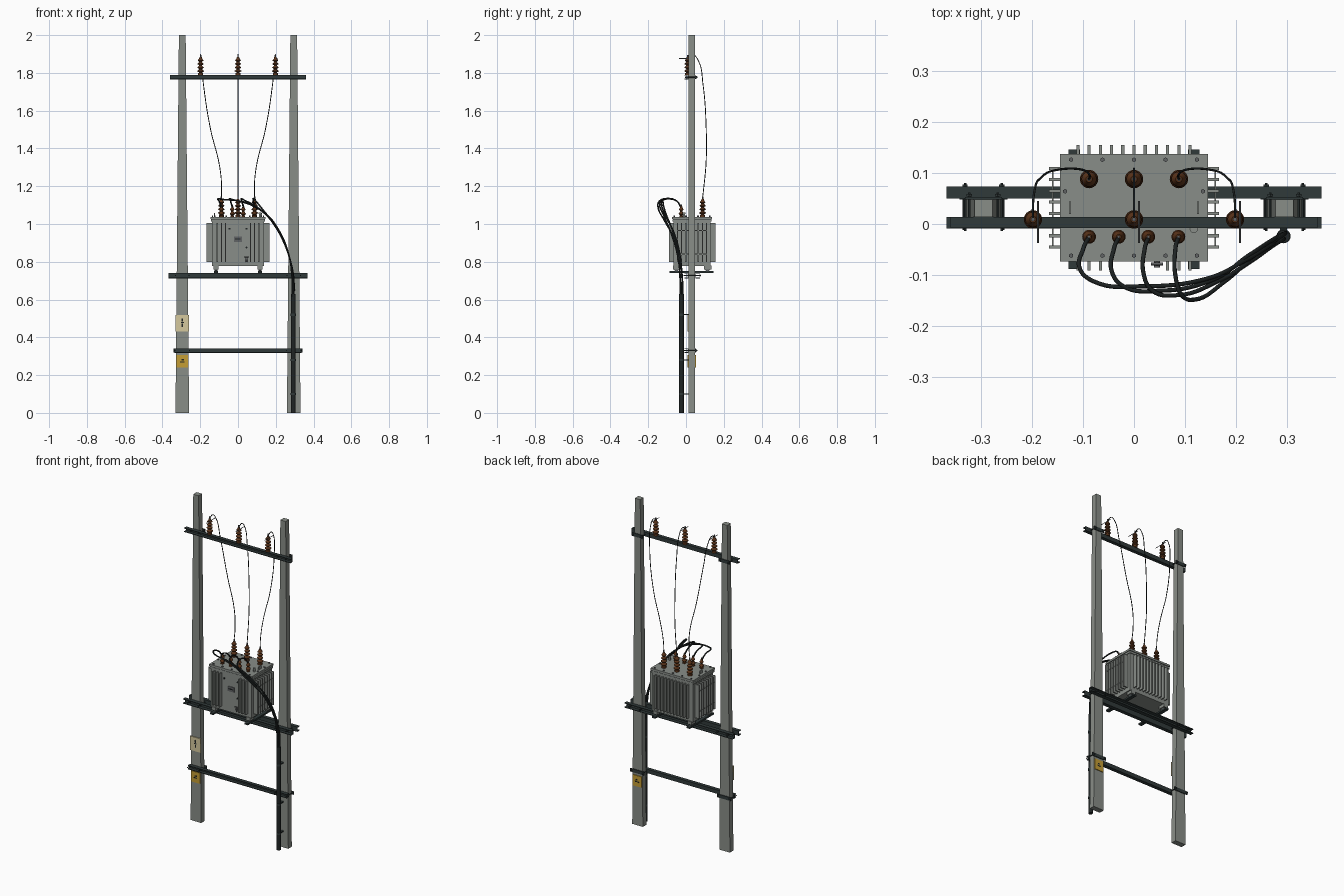
import bpy, bmesh, math
from mathutils import Matrix, Vector

if "Cube" in bpy.data.objects:
    bpy.data.objects.remove(bpy.data.objects["Cube"])


def material(name, r, g, b):
    m = bpy.data.materials.new(name)
    m.diffuse_color = (r, g, b, 1)
    m.use_nodes = True
    m.node_tree.nodes["Principled BSDF"].inputs["Base Color"].default_value = m.diffuse_color
    return m


CONCRETE = material("concrete grey", .25, .27, .245)
TANK = material("tank grey", .25, .27, .25)
STEEL = material("dark painted steel", .03, .042, .042)
BROWN = material("brown porcelain", .11, .036, .011)
RUBBER = material("black rubber", .014, .018, .018)
METAL = material("bare metal", .12, .125, .13)
CREAM = material("cream sign", .66, .58, .34)
YELLOW = material("yellow sign", .56, .34, .035)


def finish(bm, name, mat, smooth=False):
    bmesh.ops.recalc_face_normals(bm, faces=bm.faces)
    me = bpy.data.meshes.new(name)
    bm.to_mesh(me)
    bm.free()
    me.materials.append(mat)
    ob = bpy.data.objects.new(name, me)
    bpy.context.collection.objects.link(ob)
    if smooth:
        bpy.ops.object.select_all(action='DESELECT')
        ob.select_set(True)
        bpy.context.view_layer.objects.active = ob
        bpy.ops.object.shade_smooth_by_angle(angle=math.radians(40))
    return ob


def boxes(name, mat, items):
    """Each item is x0, x1, y0, y1, z0, z1."""
    bm = bmesh.new()
    for x0, x1, y0, y1, z0, z1 in items:
        mtx = Matrix.Translation(((x0 + x1) / 2, (y0 + y1) / 2, (z0 + z1) / 2))
        mtx = mtx @ Matrix.Diagonal((x1 - x0, y1 - y0, z1 - z0, 1))
        bmesh.ops.create_cube(bm, size=1, matrix=mtx)
    return finish(bm, name, mat)


def rods(name, mat, items, segs=12):
    """Each item is start, end, radius."""
    bm = bmesh.new()
    for a, b, r in items:
        a, b = Vector(a), Vector(b)
        rot = (b - a).to_track_quat('Z', 'Y').to_matrix().to_4x4()
        bmesh.ops.create_cone(bm, cap_ends=True, segments=segs, radius1=r, radius2=r,
                              depth=(b - a).length, matrix=Matrix.Translation((a + b) / 2) @ rot)
    return finish(bm, name, mat, segs > 8)


def lathe(name, mat, profile, loc, segs=24):
    bm = bmesh.new()
    vs = [bm.verts.new((r, 0, z)) for r, z in profile]
    es = [bm.edges.new(p) for p in zip(vs, vs[1:])]
    bmesh.ops.spin(bm, geom=vs + es, cent=(0, 0, 0), axis=(0, 0, 1), angle=math.tau, steps=segs)
    bmesh.ops.remove_doubles(bm, verts=bm.verts, dist=1e-5)
    bmesh.ops.translate(bm, verts=bm.verts, vec=loc)
    return finish(bm, name, mat, True)


def tube(name, mat, pts, r):
    cu = bpy.data.curves.new(name, 'CURVE')
    cu.dimensions = '3D'
    cu.bevel_depth, cu.bevel_resolution, cu.resolution_u = r, 2, 8
    cu.use_fill_caps = True
    sp = cu.splines.new('BEZIER')
    sp.bezier_points.add(len(pts) - 1)
    for bp, p in zip(sp.bezier_points, pts):
        bp.co = p
        bp.handle_left_type = bp.handle_right_type = 'AUTO'
    cu.materials.append(mat)
    ob = bpy.data.objects.new(name, cu)
    bpy.context.collection.objects.link(ob)
    bpy.ops.object.select_all(action='DESELECT')
    ob.select_set(True)
    bpy.context.view_layer.objects.active = ob
    bpy.ops.object.convert(target='MESH')


def insulator(name, loc, h, r, sheds):
    prof = [(0, 0), (r * .75, 0), (r * .75, h * .1), (r * .45, h * .12)]
    step = h * .7 / sheds
    for i in range(sheds):
        z, k = h * .14 + i * step, r * (1 - .25 * i / sheds)
        prof += [(r * .45, z), (k, z + step * .25), (k, z + step * .4), (r * .42, z + step * .85)]
    prof += [(r * .35, h * .88), (0, h * .88)]
    lathe(name, BROWN, prof, loc)
    x, y, z = loc
    rods(name + "_terminal", METAL, [((x, y, z + h * .85), (x, y, z + h), r * .22)])


def channel(name, half, y_web, y_lip, z0, z1, t=.004):
    """C section along x, web at y_web and flanges reaching y_lip."""
    d = t if y_lip > y_web else -t
    ya, yb = sorted((y_web, y_web + d))
    fa, fb = sorted((y_web, y_lip))
    boxes(name, STEEL, [(-half, half, ya, yb, z0, z1), (-half, half, fa, fb, z0, z0 + t),
                        (-half, half, fa, fb, z1 - t, z1)])


PX, PY0, PY1 = .295, .014, .048

# Tapered poles
for s, side in ((-1, "left"), (1, "right")):
    bm = bmesh.new()
    bmesh.ops.create_cube(bm, size=1)
    for v in bm.verts:
        w = .036 if v.co.z > 0 else .072
        v.co = (s * PX + v.co.x * w, (PY0 + PY1) / 2 + v.co.y * (PY1 - PY0), v.co.z * 2 + 1)
    finish(bm, side + "_pole", CONCRETE)

# Cross arms, platform beams and through bolts with rear straps
channel("upper_cross_arm", .36, .014, -.008, 1.765, 1.79)
channel("lower_brace", .335, .014, -.008, .318, .342)
channel("front_platform_beam", .367, .014, -.009, .712, .741)
channel("rear_platform_beam", .367, .05, .073, .712, .741)
bolts, straps = [], []
for s in (-1, 1):
    for z, off, y0, y1 in ((1.777, .028, -.004, .062), (.33, .039, -.012, .062), (.727, .036, -.014, .08)):
        for k in (-1, 1):
            x = s * PX + k * off
            bolts += [((x, y0, z), (x, y1, z), .0028), ((x, .003, z), (x, .008, z), .006),
                      ((x, y1 - .008, z), (x, y1 - .003, z), .006)]
        if y1 < .07:
            straps.append((s * PX - off - .008, s * PX + off + .008, .048, .053, z - .01, z + .01))
rods("clamp_bolts", STEEL, bolts, 6)
boxes("rear_clamp_straps", STEEL, straps)

# Transformer tank, lid and base
boxes("tank_body", TANK, [(-.138, .138, -.066, .13, .778, 1.02)])
boxes("tank_rim", TANK, [(-.143, .143, -.071, .135, 1.012, 1.023)])
boxes("tank_lid", TANK, [(-.145, .145, -.073, .137, 1.026, 1.038)])
boxes("lid_gasket", RUBBER, [(-.142, .142, -.07, .134, 1.022, 1.027)])
fins = []
for i in range(-5, 6):
    x = i * .022
    fins.append((x - .003, x + .003, .128, .155, .8, 1.005))
    if abs(i) > 2:
        fins.append((x - .003, x + .003, -.091, -.06, .8, 1.005))
for i in range(8):
    y = .032 + (i - 3.5) * .022
    for s in (-1, 1):
        xa, xb = sorted((s * .13, s * .167))
        fins.append((xa, xb, y - .003, y + .003, .8, 1.005))
boxes("cooling_fins", TANK, fins)
strips = []
for z in (.84, .965):
    for s in (-1, 1):
        xa, xb = sorted((s * .158, s * .161))
        strips.append((xa, xb, -.048, .112, z - .003, z + .003))
boxes("fin_tie_strips", TANK, strips)

# Skids, feet and wheels
boxes("skid_rails", STEEL, [(s * .117 - .011, s * .117 + .011, -.088, .146, .741, .751) for s in (-1, 1)])
boxes("tank_feet", TANK, [(s * .117 - .014, s * .117 + .014, y - .02, y + .02, .76, .78)
                          for s in (-1, 1) for y in (-.05, .114)])
rods("base_wheels", METAL, [((s * .117 - .008, y, .765), (s * .117 + .008, y, .765), .015)
                            for s in (-1, 1) for y in (-.05, .114)], 16)

# Lid fittings
pts = [(x, y) for x in (-.123, -.062, 0, .062, .123) for y in (-.062, .126)]
pts += [(s * .135, y) for s in (-1, 1) for y in (0, .064)]
rods("lid_bolts", METAL, [((x, y, 1.02), (x, y, 1.044), .0045) for x, y in pts], 6)
boxes("lifting_lugs", TANK, [(s * .125 - .002, s * .125 + .002, .02, .044, 1.036, 1.058) for s in (-1, 1)])
rods("oil_filler", TANK, [((.117, -.01, 1.036), (.117, -.01, 1.055), .006),
                          ((.117, -.01, 1.052), (.117, -.01, 1.06), .008)])

# Front panel details
boxes("rating_plate", METAL, [(-.022, .022, -.069, -.065, .905, .935)])
boxes("rating_plate_marks", RUBBER, [(-.016, .014, -.0705, -.068, .917, .923)])
rods("panel_studs", RUBBER, [((x, -.06, z), (x, -.072, z), .005)
                             for x, z in ((.045, .975), (.045, .875), (-.045, .975))])
rods("drain_valve", METAL, [((.045, -.06, .815), (.045, -.085, .815), .006),
                            ((.045, -.078, .8), (.045, -.078, .825), .0045),
                            ((.033, -.078, .825), (.057, -.078, .825), .003)])

# Bushings, line insulators, line stubs and high voltage drops
for i, x in enumerate((-.088, 0, .088)):
    insulator(f"high_voltage_bushing_{i}", (x, .088, 1.037), .108, .018, 4)
for i, x in enumerate((-.088, -.03, .028, .087)):
    insulator(f"low_voltage_bushing_{i}", (x, -.025, 1.037), .065, .0135, 2)
for s in (-1, 0, 1):
    x, b = s * .198, s * .088
    insulator(f"line_insulator_{s + 1}", (x, .009, 1.788), .108, .018, 4)
    rods(f"line_stub_{s + 1}", METAL, [((x + .01, -.037, 1.876), (x + .01, .045, 1.876), .0018)], 8)
    tube(f"high_voltage_wire_{s + 1}", RUBBER,
         [(x, .01, 1.885), (x, .035, 1.897), (s * .195, .065, 1.865), (s * .183, .09, 1.74),
          (s * .145, .107, 1.5), (s * .1, .106, 1.32), (s * .087, .096, 1.21), (b, .088, 1.14)], .0022)

# Low voltage cables, blended between the outermost and innermost paths
outer = [(-.088, -.025, 1.085), (-.1, -.05, 1.122), (-.107, -.085, 1.133), (-.08, -.112, 1.13),
         (.02, -.122, 1.118), (.14, -.108, 1.06), (.22, -.065, .96), (.268, -.036, .84),
         (.286, -.027, .72), (.288, -.026, .6)]
inner = [(.087, -.025, 1.085), (.081, -.05, 1.122), (.081, -.1, 1.135), (.094, -.14, 1.122),
         (.12, -.148, 1.09), (.175, -.115, 1.02), (.23, -.072, .93), (.273, -.039, .82),
         (.294, -.025, .72), (.296, -.022, .6)]
for i in range(4):
    path = [Vector(a).lerp(Vector(b), i / 3) for a, b in zip(outer, inner)]
    for p in path[-4:]:
        p.y += .005 * (1 if i % 2 else -1)
    tube(f"low_voltage_cable_{i}", RUBBER, path, .0042)

# Cable conduit and its clips
rods("cable_conduit", RUBBER, [((.293, -.024, 0), (.293, -.024, .63), .0125)], 20)
clips = (.1, .28, .52)
rods("conduit_clip_rings", STEEL, [((.293, -.024, z - .006), (.293, -.024, z + .006), .0138) for z in clips], 20)
boxes("conduit_clip_arms", STEEL, [(.286, .3, -.014, .015, z - .003, z + .003) for z in clips])

# Warning signs with simple bolt-shaped marks
boxes("cream_sign", CREAM, [(-.331, -.259, .008, .014, .432, .517)])
boxes("left_yellow_sign", YELLOW, [(-.325, -.265, .009, .014, .24, .306)])
boxes("right_yellow_sign", YELLOW, [(.265, .325, .048, .053, .24, .306)])
marks = [(-.3, -.29, .007, .009, .485, .5), (-.303, -.287, .007, .009, .475, .482), (-.298, -.29, .007, .009, .455, .472)]
for x, y in ((-.295, .0085), (.295, .0525)):
    marks += [(x - .012, x + .012, y - .0007, y + .001, .266, .272), (x - .004, x + .01, y - .0007, y + .001, .277, .284)]
boxes("sign_marks", RUBBER, marks)
